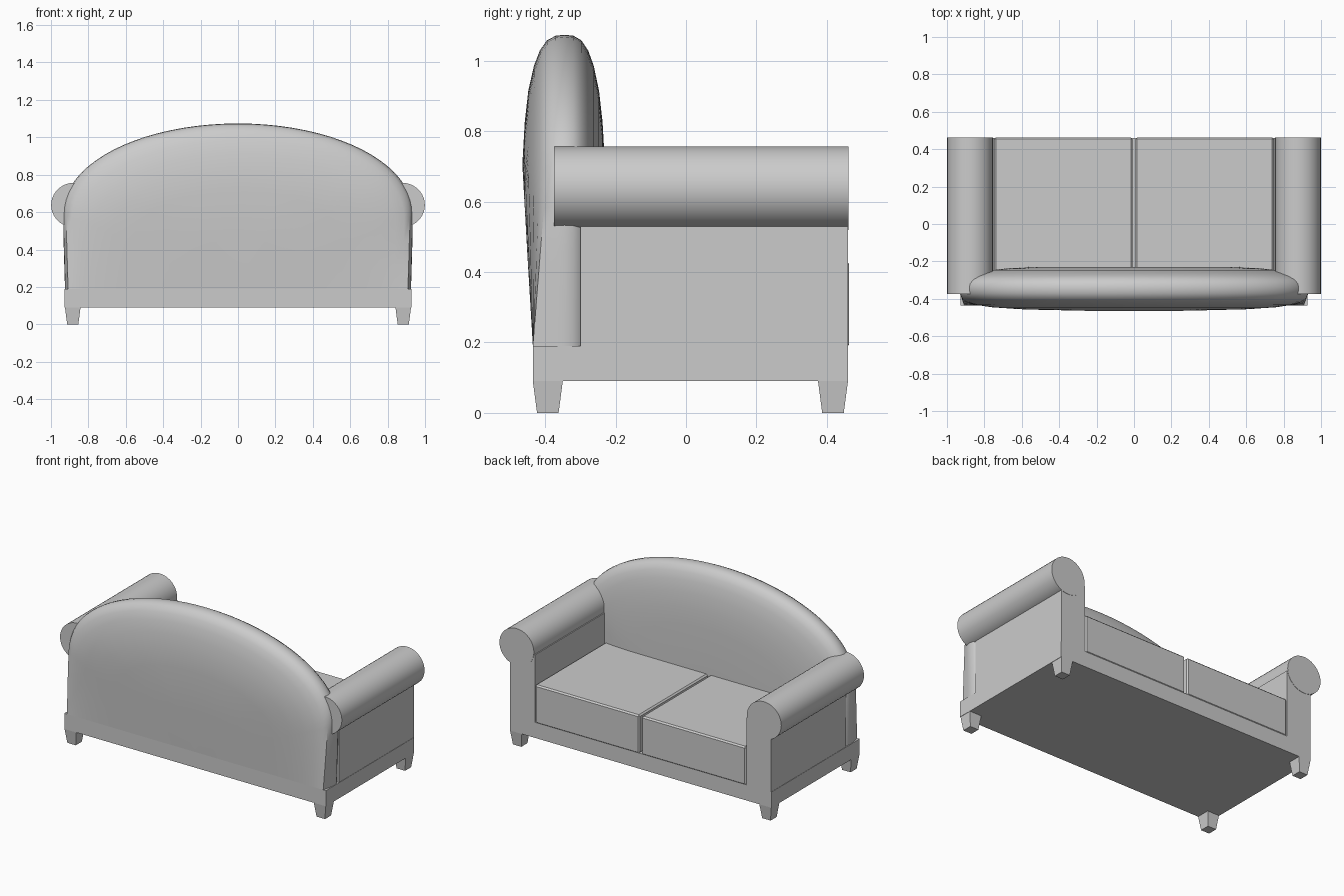
import bpy, bmesh, math

if "Cube" in bpy.data.objects:
    bpy.data.objects.remove(bpy.data.objects["Cube"])

def add_mesh(name, bm, smooth=None):
    bmesh.ops.recalc_face_normals(bm, faces=bm.faces)
    me = bpy.data.meshes.new(name)
    bm.to_mesh(me)
    bm.free()
    ob = bpy.data.objects.new(name, me)
    bpy.context.collection.objects.link(ob)
    if smooth:
        bpy.ops.object.select_all(action='DESELECT')
        ob.select_set(True)
        bpy.context.view_layer.objects.active = ob
        bpy.ops.object.shade_smooth_by_angle(angle=math.radians(smooth))
    return ob

def box(name, x, y, z, taper=1.0, bevel=0.0):
    bm = bmesh.new()
    bmesh.ops.create_cube(bm, size=1)
    cx, cy = sum(x) / 2, sum(y) / 2
    for v in bm.verts:
        k = taper if v.co.z < 0 else 1.0
        v.co = (cx + v.co.x * (x[1] - x[0]) * k,
                cy + v.co.y * (y[1] - y[0]) * k,
                z[0] if v.co.z < 0 else z[1])
    if bevel:
        bmesh.ops.bevel(bm, geom=bm.edges[:], offset=bevel, segments=1, affect='EDGES')
    return add_mesh(name, bm)

# Base plinth
box("base", (-0.927, 0.927), (-0.435, 0.46), (0.09, 0.19))

# Arms, rolls, feet and cushions, mirrored left and right
for side, s in (("left", -1), ("right", 1)):
    def span(a, b):
        return tuple(sorted((a * s, b * s)))
    box(side + "_arm_panel", span(0.75, 0.925), (-0.30, 0.46), (0.18, 0.62))
    bm = bmesh.new()
    bmesh.ops.create_cone(bm, cap_ends=True, segments=40, radius1=0.122,
                          radius2=0.122, depth=0.837)
    for v in bm.verts:
        v.co = (s * 0.877 + v.co.x, 0.0435 + v.co.z, 0.638 + v.co.y * 0.975)
    add_mesh(side + "_arm_roll", bm, 30)
    for end, y in (("front", (0.375, 0.46)), ("rear", (-0.435, -0.35))):
        box(f"{side}_{end}_foot", span(0.842, 0.925), y, (0, 0.09), taper=0.72)
    box(side + "_seat_cushion", span(0.008, 0.748), (-0.32, 0.463), (0.185, 0.432), bevel=0.009)

# Arched back: outline rings scaled about the bottom centre, stepped through the depth
Z0, N = 0.19, 40
outline = [(0.925, Z0), (0.929, 0.32), (0.933, 0.46)]
outline += [(0.935 * math.cos(math.pi * i / N), 0.59 + 0.484 * math.sin(math.pi * i / N) ** 0.97)
            for i in range(N + 1)]
outline += [(-x, z) for x, z in outline[2::-1]]
rings = [(0, -0.465), (0.3, -0.465), (0.6, -0.464), (0.72, -0.458), (0.82, -0.448),
         (0.90, -0.432), (0.95, -0.415), (0.982, -0.395), (0.997, -0.37), (1.0, -0.345),
         (0.997, -0.32), (0.982, -0.297), (0.95, -0.278), (0.90, -0.262), (0.82, -0.247),
         (0.72, -0.237), (0.6, -0.231), (0.3, -0.23), (0, -0.23)]
bm = bmesh.new()
grid = []
for k, y in rings:
    row = []
    for x, z in outline:
        zz = Z0 + (z - Z0) * k
        yy = y
        if y < -0.38:  # rear face flattens towards the plinth
            t = min(1, (zz - Z0) / 0.5)
            yy = -0.435 + (y + 0.435) * t
        row.append(bm.verts.new((x * k, yy, zz)))
    grid.append(row)
for a, b in zip(grid, grid[1:]):
    for i in range(len(outline) - 1):
        bm.faces.new((a[i], a[i + 1], b[i + 1], b[i]))
bmesh.ops.remove_doubles(bm, verts=bm.verts, dist=1e-5)
bmesh.ops.holes_fill(bm, edges=bm.edges, sides=0)
add_mesh("back_rest", bm, 40)
